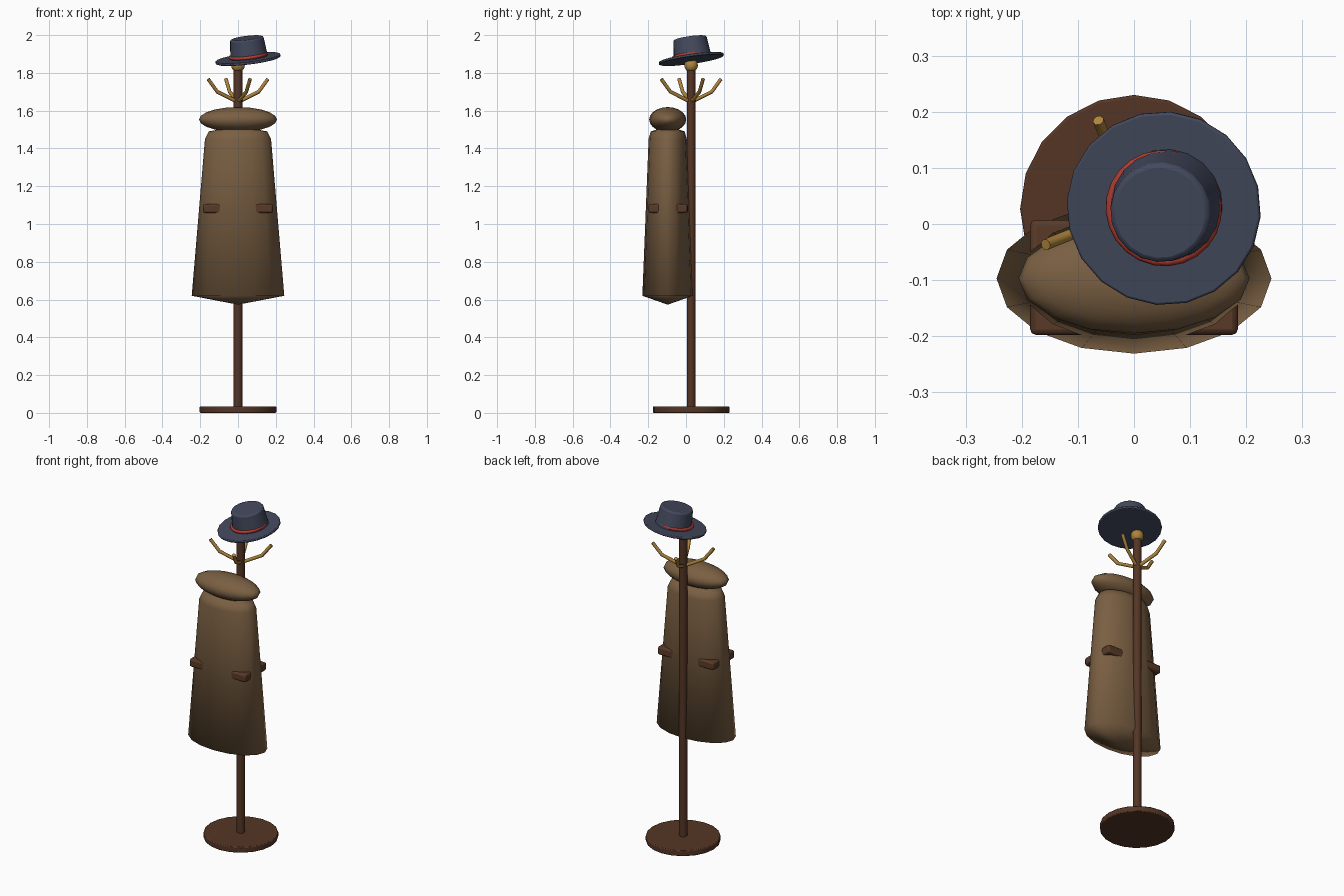
import bpy, bmesh, math
from mathutils import Vector, Matrix

cube = bpy.data.objects.get("Cube")
if cube:
    bpy.data.objects.remove(cube, do_unlink=True)


def material(name, rgb):
    mat = bpy.data.materials.new(name)
    mat.use_nodes = True
    mat.diffuse_color = (*rgb, 1)
    bsdf = next(n for n in mat.node_tree.nodes if n.type == 'BSDF_PRINCIPLED')
    bsdf.inputs["Base Color"].default_value = (*rgb, 1)
    bsdf.inputs["Roughness"].default_value = 0.8
    return mat


WOOD = material("dark wood", (0.09, 0.036, 0.018))
CLOTH = material("tan cloth", (0.195, 0.115, 0.055))
LEATHER = material("brown leather", (0.10, 0.042, 0.02))
FELT = material("navy felt", (0.056, 0.066, 0.108))
RIBBON = material("red ribbon", (0.45, 0.045, 0.03))
BRASS = material("brass", (0.42, 0.23, 0.045))


def finish(obj, name, mat, angle=None, bevel=0):
    """Name, colour, soften and smooth a part."""
    obj.name = name
    obj.data.materials.append(mat)
    if bevel:
        mod = obj.modifiers.new("Bevel", 'BEVEL')
        mod.width, mod.segments, mod.limit_method = bevel, 2, 'ANGLE'
    for other in bpy.context.selected_objects:
        other.select_set(False)
    obj.select_set(True)
    bpy.context.view_layer.objects.active = obj
    if angle is None:
        bpy.ops.object.shade_smooth()
    else:
        bpy.ops.object.shade_smooth_by_angle(angle=math.radians(angle))
    return obj


def cone(name, mat, sides, r1, r2, height, loc, rot=(0, 0, 0), bevel=0):
    bpy.ops.mesh.primitive_cone_add(vertices=sides, radius1=r1, radius2=r2,
                                    depth=height, location=loc, rotation=rot)
    return finish(bpy.context.object, name, mat, 40, bevel)


def ellipsoid(name, mat, loc, size, segments=16, rings=10):
    bpy.ops.mesh.primitive_uv_sphere_add(segments=segments, ring_count=rings,
                                         radius=1, location=loc)
    obj = bpy.context.object
    obj.scale = size
    return finish(obj, name, mat)


# Stand: base disc, pole and knob
POLE_Y = 0.027
cone("base", WOOD, 20, 0.203, 0.203, 0.034, (0, POLE_Y, 0.017), bevel=0.005)
cone("pole", WOOD, 12, 0.023, 0.023, 1.80, (0, POLE_Y, 0.92))
ellipsoid("knob", BRASS, (0, POLE_Y, 1.84), (0.036,) * 3)

# Four bent hooks around the pole
for i in range(4):
    turn = math.radians(22 + 90 * i)
    curve = bpy.data.curves.new("hook", 'CURVE')
    curve.dimensions = '3D'
    curve.bevel_depth, curve.bevel_resolution = 0.01, 2
    curve.use_fill_caps = True
    spline = curve.splines.new('POLY')
    path = [(0, 1.645), (0.118, 1.70), (0.17, 1.767)]
    spline.points.add(len(path) - 1)
    for point, (r, z) in zip(spline.points, path):
        point.co = (r * math.cos(turn), POLE_Y + r * math.sin(turn), z, 1)
    hook = bpy.data.objects.new("hook", curve)
    bpy.context.collection.objects.link(hook)
    hook.name = f"hook_{i + 1}"
    curve.materials.append(BRASS)

# Coat body: lofted ellipses with shallow pointed ends
COAT_Y = -0.097
SIDES = 16
bm = bmesh.new()
loops = []
for z, rx, ry in [(0.62, 0.245, 0.134), (1.45, 0.175, 0.101), (1.49, 0.155, 0.09)]:
    loops.append([bm.verts.new((rx * math.cos(a), COAT_Y + ry * math.sin(a), z))
                  for a in (2 * math.pi * k / SIDES for k in range(SIDES))])
bottom = bm.verts.new((0, COAT_Y, 0.573))
top = bm.verts.new((0, COAT_Y, 1.52))
for k in range(SIDES):
    n = (k + 1) % SIDES
    bm.faces.new((bottom, loops[0][n], loops[0][k]))
    bm.faces.new((top, loops[-1][k], loops[-1][n]))
    for low, high in zip(loops, loops[1:]):
        bm.faces.new((low[k], low[n], high[n], high[k]))
mesh = bpy.data.meshes.new("coat")
bm.to_mesh(mesh)
bm.free()
coat = bpy.data.objects.new("coat", mesh)
bpy.context.collection.objects.link(coat)
finish(coat, "coat_body", CLOTH)

# Collar roll and the belt, whose corners show through the cloth
ellipsoid("collar", CLOTH, (0, COAT_Y, 1.553), (0.206, 0.098, 0.066))
bpy.ops.mesh.primitive_cube_add(size=1, location=(0, -0.095, 1.082))
belt = bpy.context.object
belt.data.transform(Matrix.Diagonal((0.37, 0.205, 0.048, 1)))
finish(belt, "belt", LEATHER, 30, 0.01)

# Tilted hat: brim, crown and ribbon share one lean
tilt = Vector((-0.12, -0.14, 1)).to_track_quat('Z', 'Y').to_euler()
HAT_X, HAT_Y = 0.053, 0.028
cone("hat_brim", FELT, 20, 0.174, 0.174, 0.014, (HAT_X, HAT_Y, 1.874), tilt, 0.004)
cone("hat_crown", FELT, 20, 0.101, 0.089, 0.116, (HAT_X, HAT_Y, 1.928), tilt, 0.008)
bpy.ops.mesh.primitive_torus_add(major_segments=24, minor_segments=8,
                                 major_radius=0.0955, minor_radius=0.009,
                                 location=(HAT_X, HAT_Y, 1.892), rotation=tilt)
finish(bpy.context.object, "hat_ribbon", RIBBON)
